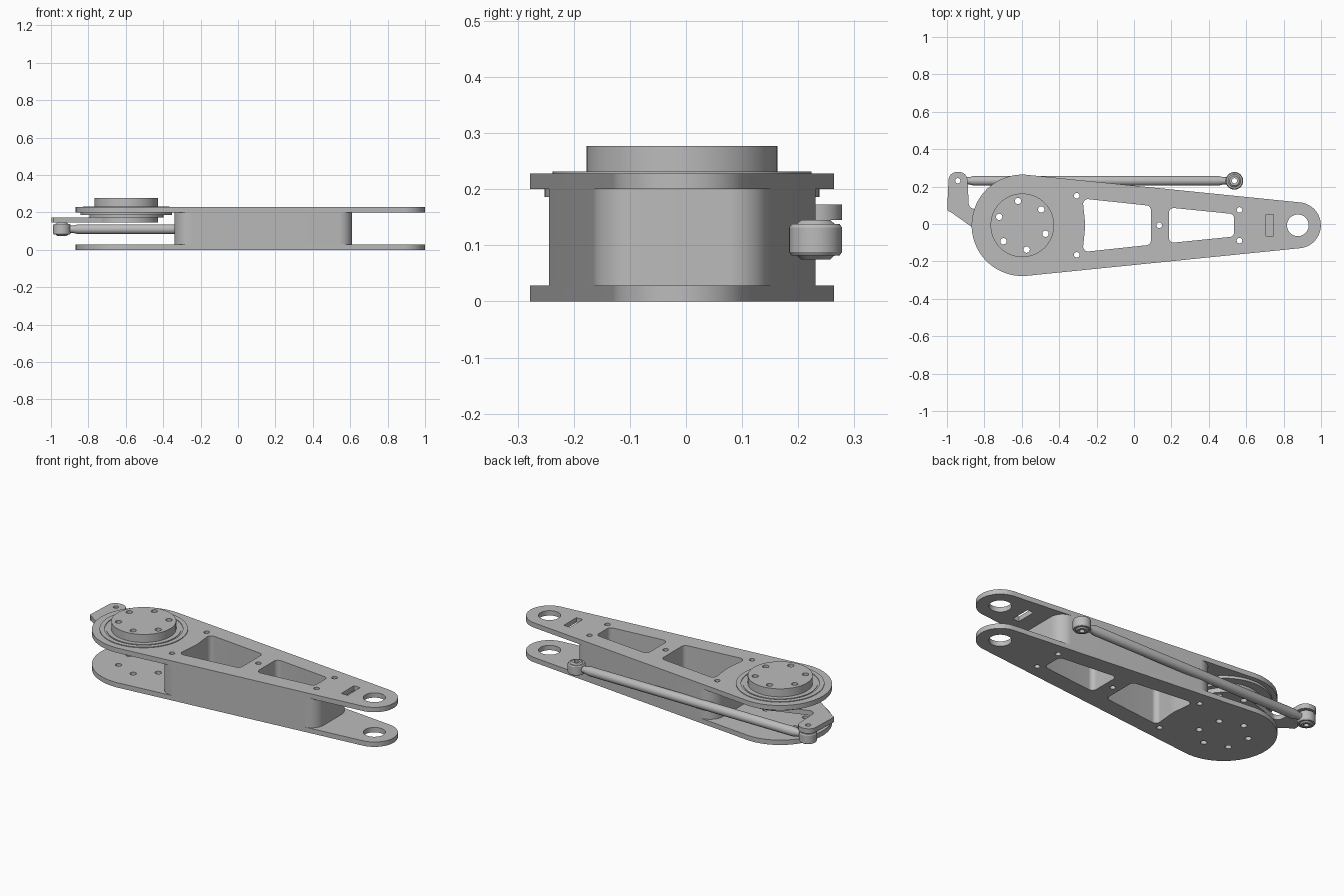
import bpy, bmesh, math
from mathutils import Vector

cube = bpy.data.objects.get("Cube")
if cube:
    bpy.data.objects.remove(cube, do_unlink=True)

grey = bpy.data.materials.new("machined_grey")
grey.use_nodes = True
grey.diffuse_color = (0.5, 0.5, 0.5, 1)
grey.node_tree.nodes["Principled BSDF"].inputs["Base Color"].default_value = (0.5, 0.5, 0.5, 1)

MID = -0.007                       # centre line of the arm in y
SHOULDER = Vector((-0.597, MID))
ELBOW = Vector((0.876, MID))
BIG_R, SMALL_R, HUB_R = 0.271, 0.123, 0.17
PLATE = 0.028
UPPER = 0.2                        # underside of the upper plate


def polar(c, r, a):
    return Vector((c[0] + r * math.cos(a), c[1] + r * math.sin(a)))


def arc(c, r, a0, a1, n=48):
    return [polar(c, r, a0 + (a1 - a0) * i / n) for i in range(n + 1)]


def circle(c, r, n=24):
    return arc(c, r, 0, math.tau, n)[:-1]


def rounded(corners, steps=8):
    """Polygon outline from (x, y, fillet radius) corners."""
    pts = []
    for i, (x, y, r) in enumerate(corners):
        p = Vector((x, y))
        if r == 0:
            pts.append(p)
            continue
        u = (Vector(corners[i - 1][:2]) - p).normalized()
        v = (Vector(corners[(i + 1) % len(corners)][:2]) - p).normalized()
        half = u.angle(v) / 2
        c = p + (u + v).normalized() * r / math.sin(half)
        t = r / math.tan(half)
        a, b = p + u * t - c, p + v * t - c
        pts += [c + a.lerp(b, k / steps).normalized() * r for k in range(steps + 1)]
    return pts


def finish(ob):
    """Weld, orient, colour and shade a mesh object."""
    bm = bmesh.new()
    bm.from_mesh(ob.data)
    bmesh.ops.remove_doubles(bm, verts=bm.verts, dist=1e-5)
    bmesh.ops.recalc_face_normals(bm, faces=bm.faces)
    bm.to_mesh(ob.data)
    bm.free()
    ob.data.materials.clear()
    ob.data.materials.append(grey)
    bpy.ops.object.select_all(action='DESELECT')
    ob.select_set(True)
    bpy.context.view_layer.objects.active = ob
    bpy.ops.object.shade_smooth_by_angle(angle=math.radians(30))


def slab(name, z0, z1, outline, holes=()):
    """Flat part: outline with holes, extruded from z0 to z1."""
    cu = bpy.data.curves.new(name, 'CURVE')
    cu.dimensions = '2D'
    cu.fill_mode = 'BOTH'
    cu.extrude = (z1 - z0) / 2
    for loop in [outline, *holes]:
        sp = cu.splines.new('POLY')
        sp.points.add(len(loop) - 1)
        for pt, co in zip(sp.points, loop):
            pt.co = (co[0], co[1], 0, 1)
        sp.use_cyclic_u = True
    ob = bpy.data.objects.new(name, cu)
    bpy.context.collection.objects.link(ob)
    ob.location.z = (z0 + z1) / 2
    bpy.ops.object.select_all(action='DESELECT')
    ob.select_set(True)
    bpy.context.view_layer.objects.active = ob
    bpy.ops.object.convert(target='MESH')
    finish(bpy.context.view_layer.objects.active)


def turned(name, profile, origin, axis, closed=False):
    """Lathed part: (radius, height) profile spun about an axis."""
    axis = Vector(axis)
    side = Vector((0, 1, 0))
    bm = bmesh.new()
    vs = [bm.verts.new(axis * h + side * r) for r, h in profile]
    es = [bm.edges.new(pair) for pair in zip(vs, vs[1:])]
    if closed:
        es.append(bm.edges.new((vs[-1], vs[0])))
    bmesh.ops.spin(bm, geom=vs + es, cent=(0, 0, 0), axis=axis,
                   angle=math.tau, steps=40)
    me = bpy.data.meshes.new(name)
    bm.to_mesh(me)
    bm.free()
    ob = bpy.data.objects.new(name, me)
    bpy.context.collection.objects.link(ob)
    ob.location = origin
    finish(ob)


# Shared outlines: tapered plate, weight-saving windows, bolt holes
tangent = math.acos((BIG_R - SMALL_R) / (ELBOW.x - SHOULDER.x))
plate = (arc(SHOULDER, BIG_R, tangent, math.tau - tangent, 72)
         + arc(ELBOW, SMALL_R, -tangent, tangent))
windows = [
    rounded([(-0.275, MID + 0.143, 0.025), (0.09, MID + 0.104, 0.025),
             (0.09, MID - 0.104, 0.025), (-0.275, MID - 0.143, 0.025),
             (-0.26, MID, 0.25)]),
    rounded([(0.187, MID + 0.095, 0.025), (0.535, MID + 0.06, 0.025),
             (0.535, MID - 0.06, 0.025), (0.187, MID - 0.095, 0.025)]),
]
bolts = [circle((0.135, MID), 0.015)]
for s in (1, -1):
    bolts += [circle((-0.306, MID + s * 0.158), 0.015),
              circle((0.564, MID + s * 0.082), 0.015)]
hub_holes = [circle(polar(SHOULDER, 0.132, math.radians(100 + 60 * i)), 0.017)
             for i in range(6)]
elbow_bore = circle(ELBOW, 0.058, 48)
slot = [(0.705, MID - 0.058), (0.745, MID - 0.058),
        (0.745, MID + 0.058), (0.705, MID + 0.058)]

# Side plates
slab("lower_plate", 0, PLATE, plate, windows + bolts + hub_holes + [elbow_bore])
slab("upper_plate", UPPER, UPPER + PLATE, plate,
     windows + bolts + [elbow_bore, slot, circle(SHOULDER, HUB_R, 72)])


# Spacer core between the plates, following their taper
def half_width(x):
    return (BIG_R - math.cos(tangent) * (x - SHOULDER.x)) / math.sin(tangent)


xl, xr = -0.34, 0.61
slab("core", PLATE, UPPER, rounded([
    (xl, MID + half_width(xl), 0.085), (xr, MID + half_width(xr), 0.075),
    (xr, MID - half_width(xr), 0.075), (xl, MID - half_width(xl), 0.085)], 16),
    windows + bolts)

# Shoulder hub with its bearing rings
slab("hub", 0.147, 0.277, circle(SHOULDER, HUB_R, 72), hub_holes)
for name, z0, z1, r_out, r_in in (
        ("inner_seal", 0.226, 0.231, 0.196, HUB_R),
        ("outer_seal", 0.226, 0.232, 0.231, 0.206),
        ("bearing_ring", 0.186, UPPER, 0.245, HUB_R),
        ("hub_flange", 0.173, 0.187, 0.198, HUB_R)):
    slab(name, z0, z1, circle(SHOULDER, r_out, 72), [circle(SHOULDER, r_in - 0.001, 72)])

# Lever reaching from the hub to the push rod
ROD_Y, ROD_Z = 0.231, 0.11
TIP_X, FAR_X = -0.942, 0.537
base = arc(SHOULDER, 0.163, math.radians(105), math.radians(235), 24)
lever = rounded([(-0.999, 0.065, 0.01), (-0.99, 0.278, 0.045),
                 (-0.892, 0.278, 0.045), (-0.882, 0.07, 0.03),
                 (base[0].x, base[0].y, 0)])
slab("lever", 0.145, 0.173, lever + base[1:], [circle((TIP_X, ROD_Y), 0.014)])

# Push rod with an eye at each end
turned("push_rod", [(0, TIP_X + 0.03), (0.019, TIP_X + 0.03), (0.019, TIP_X + 0.06),
                    (0.026, TIP_X + 0.085), (0.026, FAR_X - 0.085),
                    (0.019, FAR_X - 0.06), (0.019, FAR_X - 0.03), (0, FAR_X - 0.03)],
       (0, ROD_Y, ROD_Z), (1, 0, 0))
half_eye = [(0.014, 0.035), (0.026, 0.035), (0.034, 0.028), (0.043, 0.028), (0.047, 0.022)]
eye = half_eye + [(r, -h) for r, h in reversed(half_eye)]
for name, x in (("lever_rod_eye", TIP_X), ("far_rod_eye", FAR_X)):
    turned(name, eye, (x, ROD_Y, ROD_Z), (0, 0, 1), closed=True)
